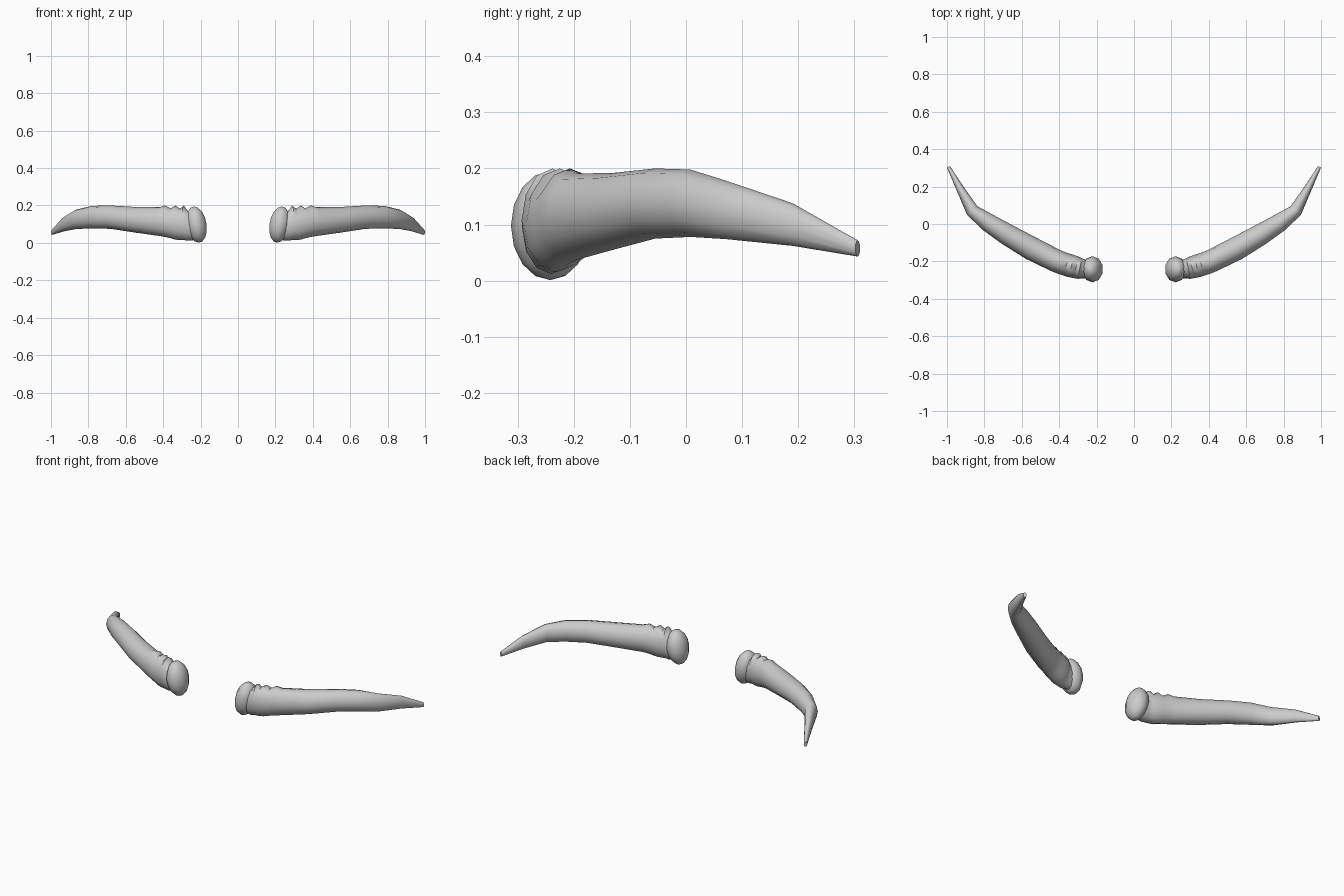
import bpy, bmesh, math
from mathutils import Vector

old = bpy.data.objects.get("Cube")
if old:
    bpy.data.objects.remove(old, do_unlink=True)

mat = bpy.data.materials.new("pale grey horn")
mat.use_nodes = True
colour = (0.6, 0.6, 0.6, 1)
mat.diffuse_color = colour
mat.node_tree.nodes["Principled BSDF"].inputs["Base Color"].default_value = colour

SIDES = 12


def finish(bm, name, angle):
    """Make a mirrored, smooth shaded object."""
    bmesh.ops.recalc_face_normals(bm, faces=bm.faces)
    mesh = bpy.data.meshes.new(name)
    bm.to_mesh(mesh)
    bm.free()
    mesh.materials.append(mat)
    obj = bpy.data.objects.new(name, mesh)
    bpy.context.collection.objects.link(obj)
    bpy.ops.object.select_all(action="DESELECT")
    obj.select_set(True)
    bpy.context.view_layer.objects.active = obj
    bpy.ops.object.shade_smooth_by_angle(angle=math.radians(angle))
    mod = obj.modifiers.new("mirror", "MIRROR")
    mod.use_mirror_merge = False
    return obj


# Horn stations: x, y, bottom, top, half width
stations = [
    (0.23, -0.24, 0.015, 0.17, 0.045),
    (0.27, -0.24, 0.012, 0.172, 0.052),
    (0.29, -0.238, 0.015, 0.20, 0.056),
    (0.31, -0.232, 0.016, 0.182, 0.059),
    (0.335, -0.225, 0.017, 0.20, 0.061),
    (0.36, -0.217, 0.025, 0.184, 0.061),
    (0.39, -0.207, 0.032, 0.20, 0.061),
    (0.42, -0.195, 0.037, 0.191, 0.061),
    (0.55, -0.13, 0.055, 0.192, 0.063),
    (0.68, -0.055, 0.075, 0.20, 0.057),
    (0.78, 0.008, 0.078, 0.198, 0.049),
    (0.865, 0.072, 0.074, 0.178, 0.036),
    (0.93, 0.19, 0.062, 0.138, 0.021),
    (0.992, 0.306, 0.043, 0.072, 0.009),
]

# Tapering horn lofted through the stations
bm = bmesh.new()
rings = []
for i, (x, y, low, high, width) in enumerate(stations):
    a = stations[max(i - 1, 0)]
    b = stations[min(i + 1, len(stations) - 1)]
    along = Vector((b[0] - a[0], b[1] - a[1], 0)).normalized()
    across = Vector((-along.y, along.x, 0))
    centre = Vector((x, y, (low + high) / 2))
    ring = []
    for k in range(SIDES):
        t = 2 * math.pi * k / SIDES
        up = Vector((0, 0, math.sin(t) * (high - low) / 2))
        ring.append(bm.verts.new(centre + across * math.cos(t) * width + up))
    rings.append(ring)
for r, s in zip(rings, rings[1:]):
    for k in range(SIDES):
        n = (k + 1) % SIDES
        bm.faces.new((r[k], r[n], s[n], s[k]))
bm.faces.new(rings[0])
bm.faces.new(rings[-1])
finish(bm, "horns", 50)

# Rounded knob at the root of each horn
bm = bmesh.new()
bmesh.ops.create_uvsphere(bm, u_segments=10, v_segments=8, radius=1)
for v in bm.verts:
    lean = 0.012 * v.co.z
    v.co = Vector((0.222 + 0.057 * v.co.x + lean,
                   -0.242 + 0.07 * v.co.y, 0.098 + 0.097 * v.co.z))
finish(bm, "root_knobs", 60)
